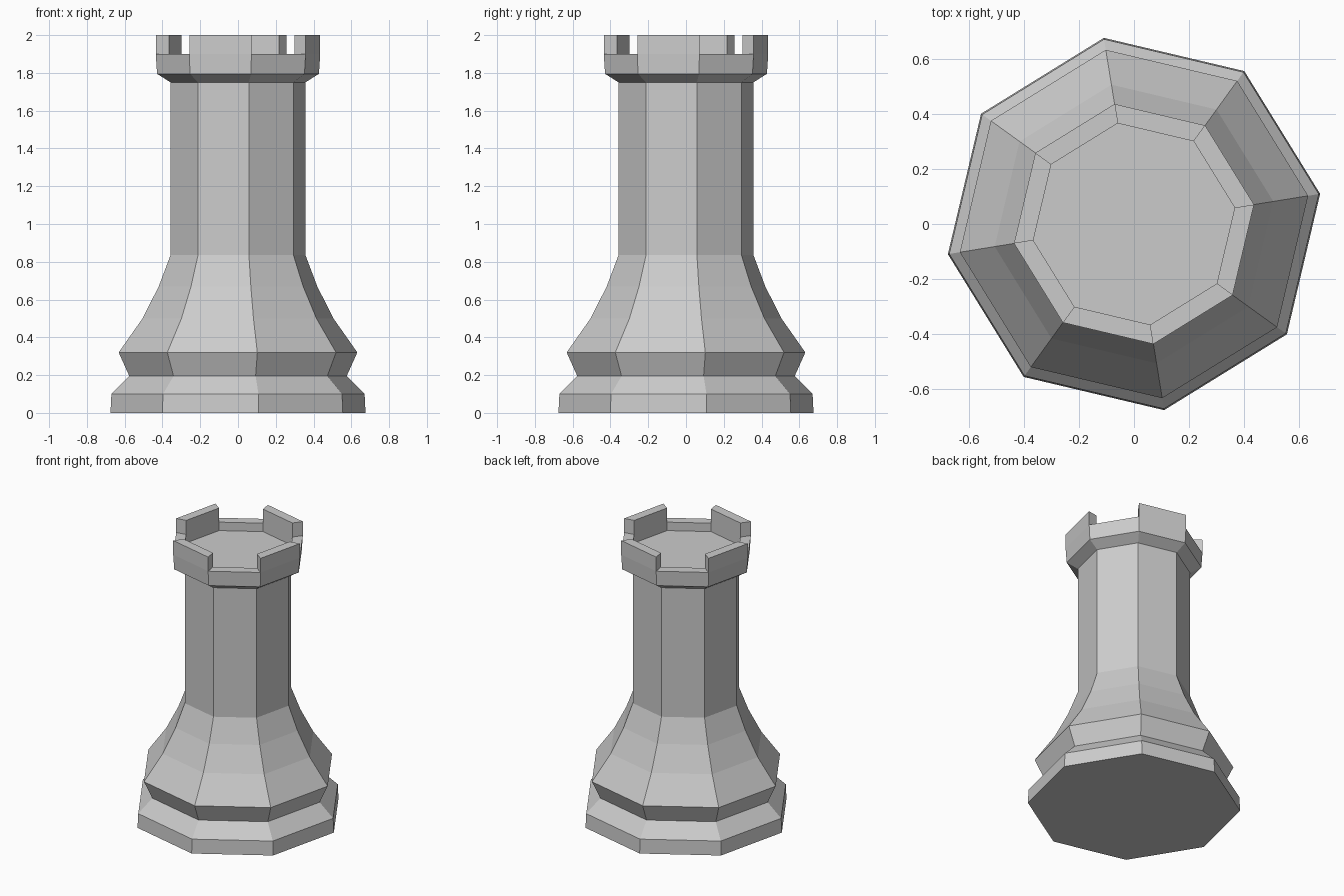
import bpy, bmesh, math
from mathutils import Vector

SIDES = 8
TURN = math.radians(9.2)

cube = bpy.data.objects.get("Cube")
if cube:
    bpy.data.objects.remove(cube, do_unlink=True)

grey = bpy.data.materials.new("stone_grey")
grey.use_nodes = True
grey.diffuse_color = (0.6, 0.6, 0.6, 1)
grey.node_tree.nodes["Principled BSDF"].inputs["Base Color"].default_value = (0.6, 0.6, 0.6, 1)


def lathe(bm, profile, cap_bottom=False, cap_top=False):
    """Sweep (radius, height) points around z; returns one face list per band."""
    rings = []
    for r, z in profile:
        angles = [TURN + math.tau * i / SIDES for i in range(SIDES)]
        rings.append([bm.verts.new((r * math.cos(a), r * math.sin(a), z)) for a in angles])
    bands = []
    for low, high in zip(rings, rings[1:]):
        bands.append([bm.faces.new((low[i], low[(i + 1) % SIDES], high[(i + 1) % SIDES], high[i]))
                      for i in range(SIDES)])
    if cap_bottom:
        bm.faces.new(rings[0][::-1])
    if cap_top:
        bm.faces.new(rings[-1])
    return bands


def finish(name, bm):
    bm.normal_update()
    mesh = bpy.data.meshes.new(name)
    bm.to_mesh(mesh)
    bm.free()
    mesh.materials.append(grey)
    bpy.context.collection.objects.link(bpy.data.objects.new(name, mesh))


# Base: plinth and the slope up to the waist
bm = bmesh.new()
lathe(bm, [(0.684, 0), (0.679, 0.1), (0.583, 0.195)], cap_bottom=True)
finish("base", bm)

# Body: flared skirt curving into a straight shaft
bm = bmesh.new()
lathe(bm, [(0.583, 0.195), (0.64, 0.32), (0.512, 0.5), (0.425, 0.67), (0.362, 0.835), (0.362, 1.75)])
finish("body", bm)

# Crown: collar, rim, sunken floor, and a battlement on every other side
bm = bmesh.new()
bands = lathe(bm, [(0.362, 1.75), (0.434, 1.795), (0.441, 1.9), (0.37, 1.9), (0.37, 1.84)], cap_top=True)
raised = bmesh.ops.extrude_discrete_faces(bm, faces=bands[2][1::2])["faces"]
bmesh.ops.translate(bm, vec=Vector((0, 0, 0.1)), verts=list({v for f in raised for v in f.verts}))
finish("crown", bm)
